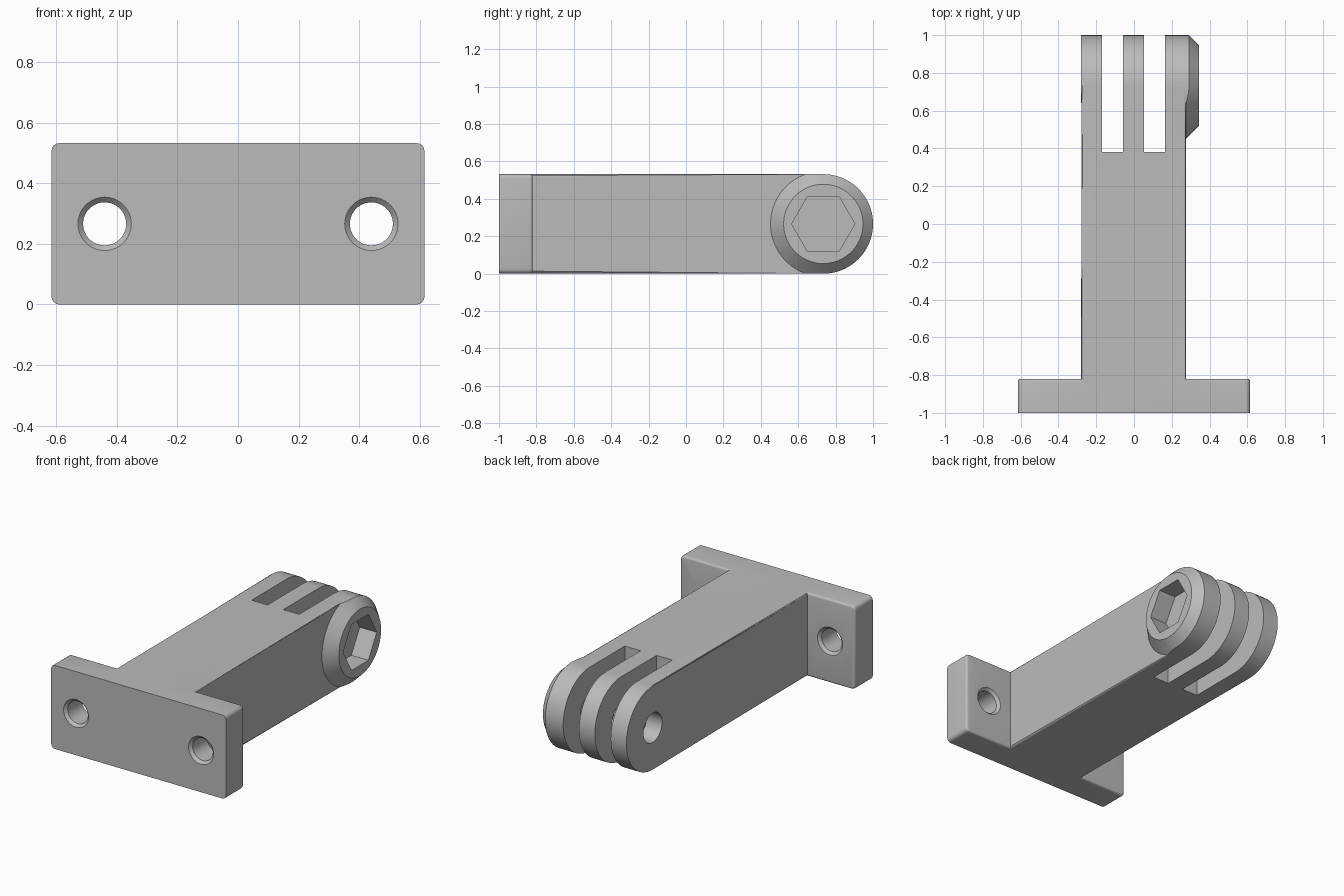
import bpy, bmesh, math

if "Cube" in bpy.data.objects:
    bpy.data.objects.remove(bpy.data.objects["Cube"])

R = 0.266            # half height and radius of the rounded tip
H = 2 * R
TIP_Y = 1 - R        # pivot centre
ARM_L, ARM_R = 0.275, -0.28
BACK = -0.82         # rear face of the base plate

grey = bpy.data.materials.new("grey plastic")
grey.use_nodes = True
colour = (0.5, 0.5, 0.5, 1)
grey.diffuse_color = colour
grey.node_tree.nodes["Principled BSDF"].inputs["Base Color"].default_value = colour


def arc(cx, cy, r, start, end, steps):
    """Points on an arc, angles in degrees."""
    angles = [math.radians(start + (end - start) * i / steps) for i in range(steps + 1)]
    return [(cx + r * math.cos(a), cy + r * math.sin(a)) for a in angles]


def place(axis, a, b, t):
    return (t, a, b) if axis == "X" else (a, t, b)


def make(name, bm):
    bmesh.ops.recalc_face_normals(bm, faces=bm.faces)
    mesh = bpy.data.meshes.new(name)
    bm.to_mesh(mesh)
    bm.free()
    mesh.materials.append(grey)
    obj = bpy.data.objects.new(name, mesh)
    bpy.context.collection.objects.link(obj)
    return obj


def loft(name, axis, sections, bevel=0, bevel_at=()):
    """Join matching outlines [(position, points)] along an axis; round the rims at bevel_at."""
    bm = bmesh.new()
    rings = [[bm.verts.new(place(axis, a, b, t)) for a, b in pts] for t, pts in sections]
    n = len(rings[0])
    for lower, upper in zip(rings, rings[1:]):
        for i in range(n):
            j = (i + 1) % n
            bm.faces.new((lower[i], lower[j], upper[j], upper[i]))
    bm.faces.new(rings[0])
    bm.faces.new(rings[-1])
    if bevel:
        k = 0 if axis == "X" else 1
        rim = [e for e in bm.edges
               if any(all(abs(v.co[k] - t) < 1e-5 for v in e.verts) for t in bevel_at)]
        bmesh.ops.bevel(bm, geom=rim, offset=bevel, segments=4, profile=0.5, affect="EDGES")
    return make(name, bm)


def lathe(name, axis, centre, profile, sides=64):
    return loft(name, axis, [(t, arc(*centre, r, 0, 360 - 360 / sides, sides - 1))
                             for t, r in profile])


def box(name, axis, a, b, t):
    pts = [(a[0], b[0]), (a[1], b[0]), (a[1], b[1]), (a[0], b[1])]
    return loft(name, axis, [(p, pts) for p in t])


def combine(target, other, operation):
    mod = target.modifiers.new(operation.title(), "BOOLEAN")
    mod.operation, mod.solver, mod.object = operation, "EXACT", other
    bpy.context.view_layer.objects.active = target
    bpy.ops.object.modifier_apply(modifier=mod.name)
    bpy.data.objects.remove(other)


# Base plate: rounded rectangle with softened rear rim
W, C = 0.615, 0.025
outline = (arc(W - C, C, C, -90, 0, 4) + arc(W - C, H - C, C, 0, 90, 4)
           + arc(C - W, H - C, C, 90, 180, 4) + arc(C - W, C, C, 180, 270, 4))
bracket = loft("mounting_bracket", "Y", [(-1, outline), (BACK, outline)], 0.014, (BACK,))

# Arm with a round tip and softened side rims
tip = arc(TIP_Y, R, R, -90, 90, 40)
side = [(-0.9, H), (-0.9, 0)] + tip
arm = loft("arm", "X", [(ARM_R, side), (ARM_L, side)], 0.014, (ARM_R, ARM_L))
combine(bracket, arm, "UNION")

# Tapered nut boss, trimmed to the arm's outline
boss = lathe("nut_boss", "X", (TIP_Y, R), [(0.2, 0.282), (0.275, 0.282), (0.345, 0.212)], 80)
trim = loft("boss_trim", "X", [(0.1, side), (0.5, side)])
combine(boss, trim, "INTERSECT")
combine(bracket, boss, "UNION")

# Two slots leaving three prongs
for lo, hi in ((-0.17, -0.058), (0.053, 0.165)):
    combine(bracket, box("slot", "X", (0.38, 1.2), (-0.2, 0.8), (lo, hi)), "DIFFERENCE")

# Pivot bore and hexagonal nut pocket
combine(bracket, lathe("pivot_bore", "X", (TIP_Y, R), [(-0.5, 0.093), (0.5, 0.093)]), "DIFFERENCE")
combine(bracket, lathe("nut_pocket", "X", (TIP_Y, R), [(0.225, 0.169), (0.5, 0.169)], 6), "DIFFERENCE")

# Screw holes, chamfered at both ends
for x in (-0.44, 0.44):
    profile = [(-1.02, 0.108), (-0.983, 0.071), (BACK - 0.017, 0.071), (BACK + 0.02, 0.108)]
    combine(bracket, lathe("screw_hole", "Y", (x, R), profile, 48), "DIFFERENCE")

# Smooth the curved surfaces, keep hard edges
bpy.ops.object.select_all(action="DESELECT")
bracket.select_set(True)
bpy.context.view_layer.objects.active = bracket
bpy.ops.object.shade_smooth_by_angle(angle=math.radians(28))
